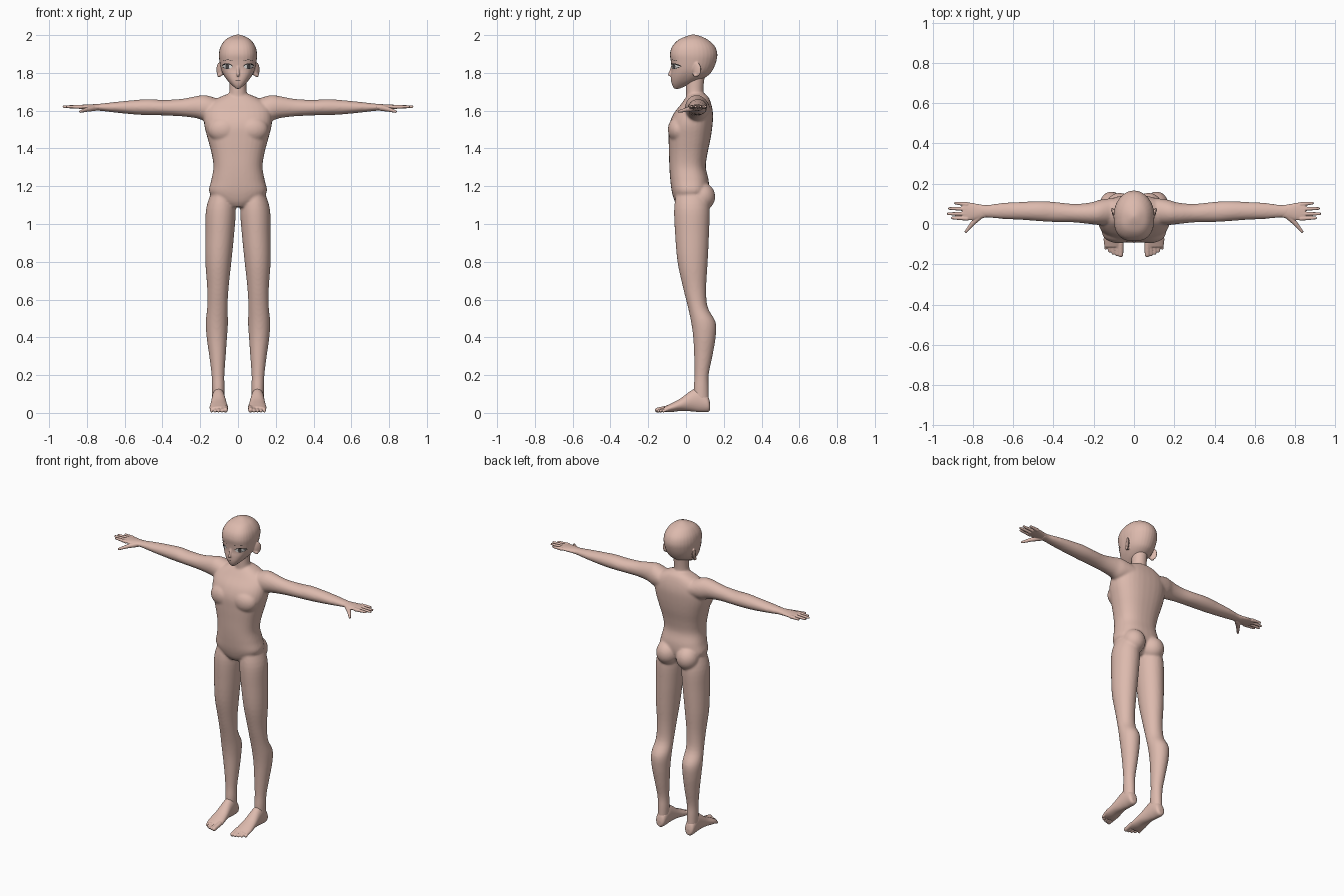
import bpy
import bmesh
from math import sin, cos, pi, sqrt
from mathutils import Matrix, Vector
from mathutils.bvhtree import BVHTree

default_cube = bpy.data.objects.get("Cube")
if default_cube:
    bpy.data.objects.remove(default_cube, do_unlink=True)


def material(name, red, green, blue):
    mat = bpy.data.materials.new(name)
    mat.use_nodes = True
    colour = (red, green, blue, 1)
    mat.diffuse_color = colour
    shader = next(n for n in mat.node_tree.nodes if n.type == "BSDF_PRINCIPLED")
    shader.inputs["Base Color"].default_value = colour
    shader.inputs["Roughness"].default_value = 0.7
    return mat


skin = material("skin", 0.72, 0.49, 0.42)
black = material("lash black", 0.01, 0.01, 0.01)
white = material("eye white", 0.8, 0.78, 0.76)
iris_grey = material("iris grey", 0.08, 0.07, 0.07)


def catmull(p, q, r, s, t):
    """Smooth blend between stations q and r."""
    return [0.5 * (2 * b + (c - a) * t + (2 * a - 5 * b + 4 * c - d) * t * t
                   + (3 * b - a - 3 * c + d) * t ** 3)
            for a, b, c, d in zip(p, q, r, s)]


def loft(bm, axis, stations, side=1, front=2.0, back=2.0, sides=32, steps=4):
    """Skin over rounded sections, each given as (position, low a, high a, low b, high b)."""
    padded = [stations[0], *stations, stations[-1]]
    sections = [catmull(*padded[i:i + 4], k / steps)
                for i in range(len(stations) - 1) for k in range(steps)]
    sections.append(stations[-1])
    rings = []
    for t, a0, a1, b0, b1 in sections:
        ring = []
        for k in range(sides):
            c, s = cos(2 * pi * k / sides), sin(2 * pi * k / sides)
            power = 2 / (front if s < 0 else back)
            a = (a0 + a1) / 2 + (a1 - a0) / 2 * abs(c) ** power * (1 if c > 0 else -1)
            b = (b0 + b1) / 2 + (b1 - b0) / 2 * abs(s) ** power * (1 if s > 0 else -1)
            x, y, z = {"x": (t, a, b), "y": (a, t, b), "z": (a, b, t)}[axis]
            ring.append(bm.verts.new((x * side, y, z)))
        rings.append(ring)
    for low, high in zip(rings, rings[1:]):
        for k in range(sides):
            n = (k + 1) % sides
            bm.faces.new((low[k], low[n], high[n], high[k]))
    bm.faces.new(rings[0][::-1])
    bm.faces.new(rings[-1])


def ellipsoid(bm, centre, size, side=1, tilt=0.0):
    place = (Matrix.Translation((centre[0] * side, centre[1], centre[2]))
             @ Matrix.Rotation(tilt * side, 4, "Z") @ Matrix.Diagonal((*size, 1)))
    bmesh.ops.create_uvsphere(bm, u_segments=24, v_segments=16, radius=1, matrix=place)


def capsule(bm, start, end, r1, r2, side=1):
    a, b = (Vector((p[0] * side, p[1], p[2])) for p in (start, end))
    turn = (b - a).to_track_quat("Z", "Y").to_matrix().to_4x4()
    bmesh.ops.create_cone(bm, cap_ends=True, segments=16, radius1=r1, radius2=r2,
                          depth=(b - a).length, matrix=Matrix.Translation((a + b) / 2) @ turn)
    for point, r in ((a, r1), (b, r2)):
        ellipsoid(bm, point, (r, r, r))


def finish(name, bm, mat, voxel=0.0, relax=0):
    """Make the object; with a voxel size, blend its parts into one skin."""
    bmesh.ops.recalc_face_normals(bm, faces=bm.faces)
    for face in bm.faces:
        face.smooth = True
    mesh = bpy.data.meshes.new(name)
    bm.to_mesh(mesh)
    bm.free()
    mesh.materials.append(mat)
    obj = bpy.data.objects.new(name, mesh)
    bpy.context.collection.objects.link(obj)
    if voxel:
        remesh = obj.modifiers.new("blend", "REMESH")
        remesh.mode = "VOXEL"
        remesh.voxel_size = voxel
        remesh.use_smooth_shade = True
        smooth = obj.modifiers.new("relax", "SMOOTH")
        smooth.factor = 0.5
        smooth.iterations = relax
    return obj


def symmetric(rows):
    """Expand (position, half width, low, high) rows."""
    return [(t, -w, w, low, high) for t, w, low, high in rows]


# Torso and neck
body = bmesh.new()
loft(body, "z", symmetric([
    (1.09, .05, -.04, .07), (1.12, .11, -.06, .1), (1.17, .153, -.075, .12),
    (1.23, .142, -.083, .12), (1.3, .13, -.088, .105), (1.37, .139, -.09, .113),
    (1.45, .16, -.092, .13), (1.52, .178, -.09, .14), (1.58, .18, -.068, .143),
    (1.63, .165, -.03, .135), (1.67, .1, 0, .12), (1.69, .05, .02, .1)]),
    front=2.4, back=2.4)
loft(body, "z", symmetric([
    (1.6, .08, -.01, .13), (1.66, .06, 0, .105), (1.7, .046, 0, .092), (1.79, .046, 0, .1)]))

LEG = [(1.17, .03, .14, -.05, .11), (1.08, .012, .169, -.063, .125), (.95, .02, .173, -.058, .122),
       (.8, .035, .173, -.045, .115), (.66, .05, .163, -.015, .107), (.56, .055, .163, .01, .115),
       (.48, .053, .171, .027, .157), (.4, .058, .166, .038, .157), (.3, .065, .152, .043, .14),
       (.2, .072, .14, .045, .12), (.13, .071, .138, .04, .12), (.05, .073, .136, .04, .122)]
ARM = [(.1, 0, .13, 1.55, 1.66), (.17, -.005, .12, 1.545, 1.682), (.22, 0, .106, 1.56, 1.677),
       (.3, .008, .1, 1.57, 1.662), (.4, .01, .11, 1.575, 1.657), (.47, .014, .113, 1.576, 1.661),
       (.55, .02, .11, 1.58, 1.656), (.65, .025, .105, 1.59, 1.646), (.73, .032, .095, 1.599, 1.637),
       (.77, .033, .096, 1.6, 1.635)]
for side in (-1, 1):
    loft(body, "z", LEG, side)
    loft(body, "x", ARM, side)
    ellipsoid(body, (.072, .083, 1.145), (.07, .072, .075), side)  # buttock
    ellipsoid(body, (.075, -.04, 1.5), (.085, .056, .07), side)  # chest
finish("body", body, skin, voxel=.0065, relax=8)

# Hands: palm, four fingers and thumb
PALM = [(.73, .034, .093, 1.601, 1.635), (.77, .025, .098, 1.603, 1.634),
        (.81, .018, .106, 1.607, 1.632), (.85, .02, .108, 1.611, 1.63)]
FINGERS = [(.027, .91, .03), (.051, .93, .051), (.075, .925, .077), (.098, .895, .104)]
for side, label in ((1, "left"), (-1, "right")):
    hand = bmesh.new()
    loft(hand, "x", PALM, side)
    for base, reach, tip in FINGERS:
        capsule(hand, (.83, base, 1.62), (reach - .008, tip, 1.621), .011, .007, side)
    capsule(hand, (.76, .045, 1.615), (.8, .005, 1.606), .017, .012, side)
    capsule(hand, (.8, .005, 1.606), (.835, -.038, 1.595), .012, .007, side)
    finish(label + "_hand", hand, skin, voxel=.003, relax=3)

# Feet: heel to ball, then five toes
FOOT = [(.128, .09, .12, .015, .05), (.115, .074, .135, .004, .09), (.07, .069, .138, .004, .13),
        (.03, .066, .14, .008, .12), (-.03, .058, .146, .01, .076), (-.08, .052, .151, .004, .05),
        (-.115, .056, .146, .004, .033)]
for side, label in ((1, "left"), (-1, "right")):
    foot = bmesh.new()
    loft(foot, "y", FOOT, side)
    for k in range(5):
        r = .013 if k == 0 else .01 - .0006 * k
        x = .066 + .0185 * k
        tip = -.152 + .002 * k * k
        capsule(foot, (x, -.095 + .004 * k, .026), (x, tip, r + .002), r * 1.1, r, side)
    finish(label + "_foot", foot, skin, voxel=.0035, relax=3)

# Head with nose and ears
skull = bmesh.new()
loft(skull, "z", symmetric([
    (1.716, .01, -.062, -.035), (1.735, .032, -.073, .01), (1.76, .056, -.079, .075),
    (1.79, .077, -.079, .122), (1.82, .09, -.076, .144), (1.86, .098, -.08, .16),
    (1.9, .101, -.085, .166), (1.94, .092, -.073, .153), (1.975, .067, -.04, .117),
    (1.995, .032, .005, .075), (2.003, .006, .033, .045)]), front=2.6)
capsule(skull, (0, -.073, 1.835), (0, -.088, 1.789), .006, .008)
for side in (-1, 1):
    ellipsoid(skull, (.1, .058, 1.817), (.009, .025, .038), side, tilt=-.5)
    capsule(skull, (.088, .045, 1.795), (.1, .05, 1.787), .01, .01, side)
head = finish("head", skull, skin, voxel=.004, relax=5)

# Painted face details, laid on the head as thin plates
surface = BVHTree.FromObject(head, bpy.context.evaluated_depsgraph_get())


def decal(name, mat, x0, x1, low, high, lift, side=1, columns=16, rows=4):
    bm = bmesh.new()
    grid = []
    for i in range(columns + 1):
        u = i / columns
        x = (x0 + (x1 - x0) * u) * side
        line = []
        for j in range(rows + 1):
            z = low(u) + (high(u) - low(u)) * j / rows
            hit = surface.ray_cast(Vector((x, -1, z)), Vector((0, 1, 0)))[0]
            line.append(bm.verts.new((x, (hit.y if hit else 0) - lift, z)))
        grid.append(line)
    for a, b in zip(grid, grid[1:]):
        for j in range(rows):
            face = bm.faces.new((a[j], b[j], b[j + 1], a[j + 1]))
            face.normal_update()
            if face.normal.y > 0:
                face.normal_flip()
    mesh = bpy.data.meshes.new(name)
    bm.to_mesh(mesh)
    bm.free()
    mesh.materials.append(mat)
    bpy.context.collection.objects.link(bpy.data.objects.new(name, mesh))


def lid(u):
    return 1.834 + .013 * sin(pi * u) ** .6


def lower_lid(u):
    return 1.832 - .012 * sin(pi * u) ** .6


def round_edge(u):
    return sqrt(max(0, u * (1 - u))) * .026 + .0002


for side, label in ((1, "left"), (-1, "right")):
    decal(label + "_eye_white", white, .032, .082, lower_lid, lid, .001, side)
    decal(label + "_iris", iris_grey, .047, .067, lambda u: 1.834 - round_edge(u) * .9,
          lambda u: 1.834 + round_edge(u), .0018, side)
    decal(label + "_upper_lash", black, .029, .086, lambda u: lid(u) - .002,
          lambda u: lid(u) + .002 + .003 * u, .0026, side)
    decal(label + "_lower_lash", black, .045, .082, lambda u: 1.8195 + .009 * u * u,
          lambda u: 1.822 + .01 * u * u, .0026, side)
    decal(label + "_brow", black, .028, .08, lambda u: 1.862 + .006 * sin(pi * u),
          lambda u: 1.864 + .006 * sin(pi * u), .0015, side)
decal("mouth", black, -.012, .012, lambda u: 1.757, lambda u: 1.7595, .0015)
